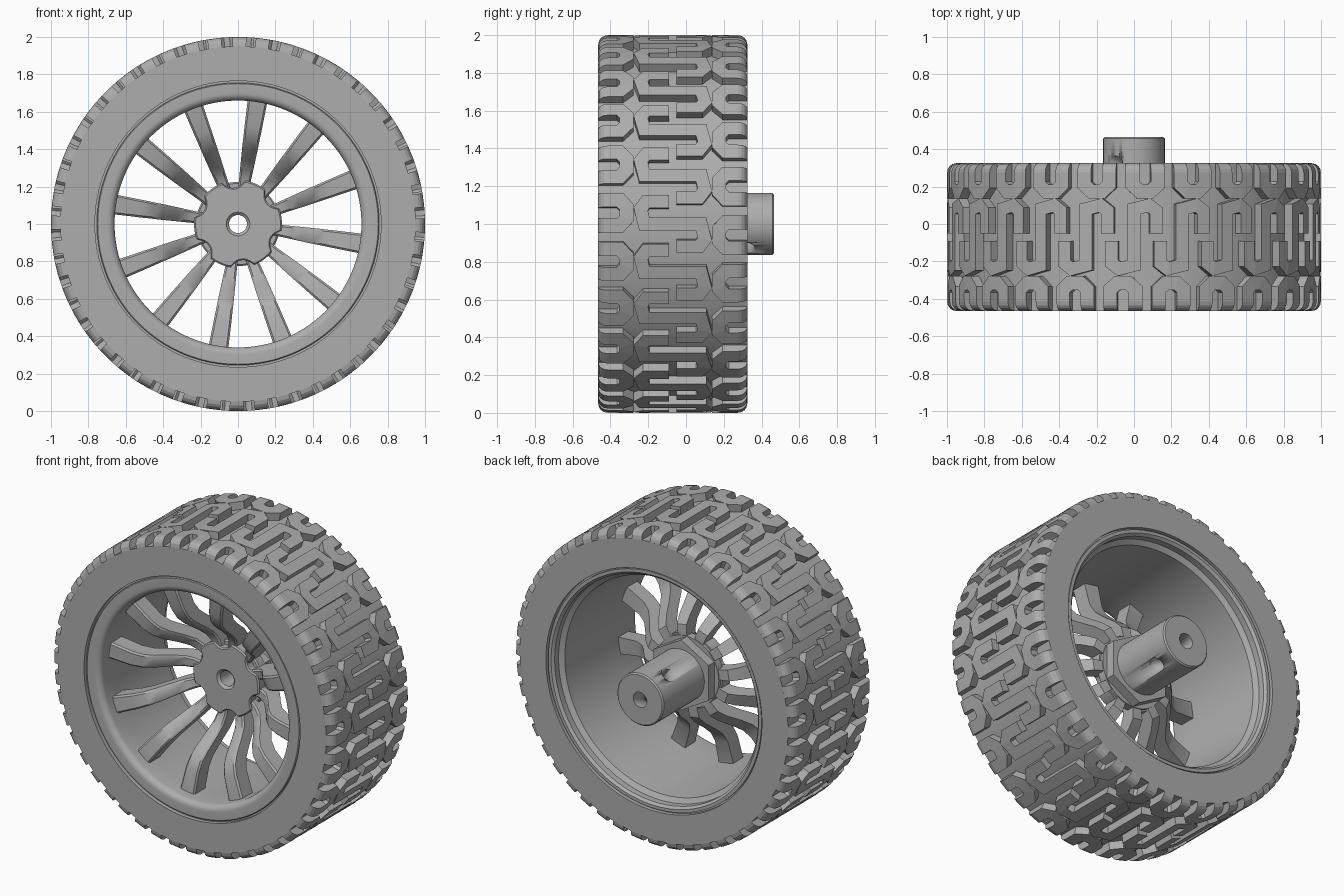
import bpy, bmesh
from math import sin, cos, tan, pi, radians, sqrt, asin
from mathutils import Vector

if "Cube" in bpy.data.objects:
    bpy.data.objects.remove(bpy.data.objects["Cube"])

mat = bpy.data.materials.new("plain_grey")
mat.use_nodes = True
GREY = (0.42, 0.42, 0.42, 1)
mat.diffuse_color = GREY
mat.node_tree.nodes["Principled BSDF"].inputs["Base Color"].default_value = GREY

MID_Y, HALF = -0.07, 0.395      # tyre centre plane and half width
PITCHES = 24                    # tread repeats
PITCH = 2 * pi / PITCHES


def polar(r, a, y):
    return (r * cos(a), y, 1 + r * sin(a))


def finish(name, bm, smooth=True):
    bmesh.ops.recalc_face_normals(bm, faces=bm.faces)
    mesh = bpy.data.meshes.new(name)
    bm.to_mesh(mesh)
    bm.free()
    mesh.materials.append(mat)
    ob = bpy.data.objects.new(name, mesh)
    bpy.context.collection.objects.link(ob)
    if smooth:
        bpy.ops.object.select_all(action="DESELECT")
        ob.select_set(True)
        bpy.context.view_layer.objects.active = ob
        bpy.ops.object.shade_smooth_by_angle(angle=radians(32))
    return ob


def skin(bm, rings, closed=True):
    """Join rings of equal length with quads."""
    n = len(rings[0])
    for i in range(len(rings) if closed else len(rings) - 1):
        a, b = rings[i], rings[(i + 1) % len(rings)]
        for j in range(n):
            bm.faces.new((a[j], a[(j + 1) % n], b[(j + 1) % n], b[j]))


def lathe(name, profile, steps=128):
    """Spin a closed (radius, y) profile about the axle."""
    bm = bmesh.new()
    skin(bm, [[bm.verts.new(polar(r, 2 * pi * i / steps, y)) for r, y in profile]
              for i in range(steps)])
    return finish(name, bm)


def ring_prism(name, radius, bore, y0, y1, steps=180):
    """Plate whose outline is a function of angle, with a round bore."""
    bm = bmesh.new()
    rings = []
    for i in range(steps):
        a = 2 * pi * i / steps
        r = radius(a)
        rings.append([bm.verts.new(polar(*p)) for p in
                      ((bore + 0.015, a, y0), (r - 0.008, a, y0), (r, a, y0 + 0.008),
                       (r, a, y1), (bore, a, y1), (bore, a, y0 + 0.015))])
    skin(bm, rings)
    return finish(name, bm)


# Tyre carcass: its outer surface is the groove floor
lathe("tyre_body", [(0.765, -0.465), (0.95, -0.465), (0.95, 0.325), (0.765, 0.325)], 144)

# Rim: rounded front lip, tapered barrel, stepped back lip
lip = [(0.70 - 0.04 * sin(t * pi / 12), -0.415 - 0.04 * cos(t * pi / 12)) for t in range(7)]
lathe("rim", [(0.77, -0.44), (0.755, -0.44), (0.755, -0.45), (0.75, -0.455)] + lip +
      [(0.66, -0.30), (0.69, 0.24), (0.72, 0.26), (0.72, 0.30), (0.735, 0.315),
       (0.755, 0.315), (0.755, 0.30), (0.77, 0.30)])


# Tread ribs
def crown(v):
    over = max(0, abs(v) - (HALF - 0.05))
    return 0.95 + sqrt(max(0, 0.05 ** 2 - over ** 2))


def offset_pairs(path, half):
    """Left and right edge points of a mitred flat strip."""
    pts = [Vector(p) for p in path]
    dirs = [(b - a).normalized() for a, b in zip(pts, pts[1:])]
    out = []
    for i, p in enumerate(pts):
        d0, d1 = dirs[max(i - 1, 0)], dirs[min(i, len(dirs) - 1)]
        n0, n1 = Vector((-d0.y, d0.x)), Vector((-d1.y, d1.x))
        m = (n0 + n1) * (half / (1 + n0.dot(n1)))
        out.append((p + m, p - m))
    return out


def add_rib(bm, path, width, shift):
    rings = []
    for left, right in offset_pairs(path, width / 2):
        ring = []
        for (u, v), top in ((left, 0), (left, 1), (right, 1), (right, 0)):
            r = crown(v) if top else 0.93
            ring.append(bm.verts.new(polar(r, pi / 2 - u - shift, MID_Y + v)))
        rings.append(ring)
    skin(bm, rings, closed=False)
    bm.faces.new(rings[0])
    bm.faces.new(rings[-1])


hook = [(0.12, 0.02), (0.12, 0.14), (0.08, 0.17), (0, 0.15)]
s_rib = hook + [(-u, -v) for u, v in reversed(hook)]
arm = [(0.068, v) for v in (HALF, 0.39, 0.38, 0.365, 0.345, 0.28)] + [(0.03, 0.245)]
u_rib = arm + [(-u, v) for u, v in reversed(arm)]

bm = bmesh.new()
for k in range(PITCHES):
    add_rib(bm, s_rib, 0.07, k * PITCH)
finish("centre_tread", bm, False)
for side, name in ((1, "back_shoulder_tread"), (-1, "front_shoulder_tread")):
    bm = bmesh.new()
    for k in range(PITCHES):
        add_rib(bm, [(u, v * side) for u, v in u_rib], 0.075, k * PITCH + 0.06 * side)
    finish(name, bm, False)

# Twelve spokes sweeping back from the rim to the hub: radius, front y, half width, depth
stations = [(0.15, -0.105, 0.028, 0.09), (0.24, -0.115, 0.032, 0.10), (0.29, -0.14, 0.035, 0.12),
            (0.34, -0.195, 0.038, 0.13), (0.41, -0.285, 0.042, 0.13), (0.46, -0.33, 0.044, 0.12),
            (0.52, -0.352, 0.047, 0.11), (0.675, -0.37, 0.053, 0.11)]
bm = bmesh.new()
for k in range(12):
    a = radians(81 + 30 * k)
    rings = []
    for r, y, w, d in stations:
        ring = []
        for side, depth in ((-w, 0.01), (-w + 0.01, 0), (w - 0.01, 0), (w, 0.01), (w, d), (-w, d)):
            ring.append(bm.verts.new((r * cos(a) - side * sin(a), y + depth,
                                      1 + r * sin(a) + side * cos(a))))
        rings.append(ring)
    skin(bm, rings, closed=False)
    bm.faces.new(rings[0])
    bm.faces.new(rings[-1])
finish("spokes", bm)


# Hub: scalloped front plate, back collar, hexagon
def scalloped(a):
    off = (a - radians(96) + pi / 6) % (pi / 3) - pi / 6
    c, rad = 0.27, 0.075
    inside = rad ** 2 - (c * sin(off)) ** 2
    return min(0.235, c * cos(off) - sqrt(inside)) if inside > 0 else 0.235


def hexagon(a):
    return 0.195 / cos((a + pi / 6) % (pi / 3) - pi / 6)


ring_prism("hub_plate", scalloped, 0.048, -0.125, -0.03)
ring_prism("hub_collar", lambda a: 0.225, 0.048, -0.07, -0.01)
ring_prism("hub_hexagon", hexagon, 0.048, -0.02, 0.05)

# Hollow axle stub with a cross-drilled pin hole
axle = lathe("axle_stub", [(0.165, -0.02), (0.165, 0.457), (0.157, 0.465),
                           (0.048, 0.465), (0.048, -0.02)], 64)
bm = bmesh.new()
pin = radians(127)
rings = []
for end in (-0.3, 0.3):
    ring = []
    for i in range(32):
        t = 2 * pi * i / 32
        s = 0.045 * cos(t)
        ring.append(bm.verts.new((end * cos(pin) - s * sin(pin), 0.32 + 0.045 * sin(t),
                                  1 + end * sin(pin) + s * cos(pin))))
    rings.append(ring)
skin(bm, rings, closed=False)
for ring in rings:
    bm.faces.new(ring)
cutter = finish("pin_hole_cutter", bm)
cutter.hide_render = True
mod = axle.modifiers.new("pin_hole", "BOOLEAN")
mod.operation, mod.solver, mod.object = "DIFFERENCE", "EXACT", cutter
bpy.context.view_layer.objects.active = axle
bpy.ops.object.modifier_move_to_index(modifier="pin_hole", index=0)
bpy.ops.object.modifier_apply(modifier="pin_hole")
bpy.data.objects.remove(cutter)
